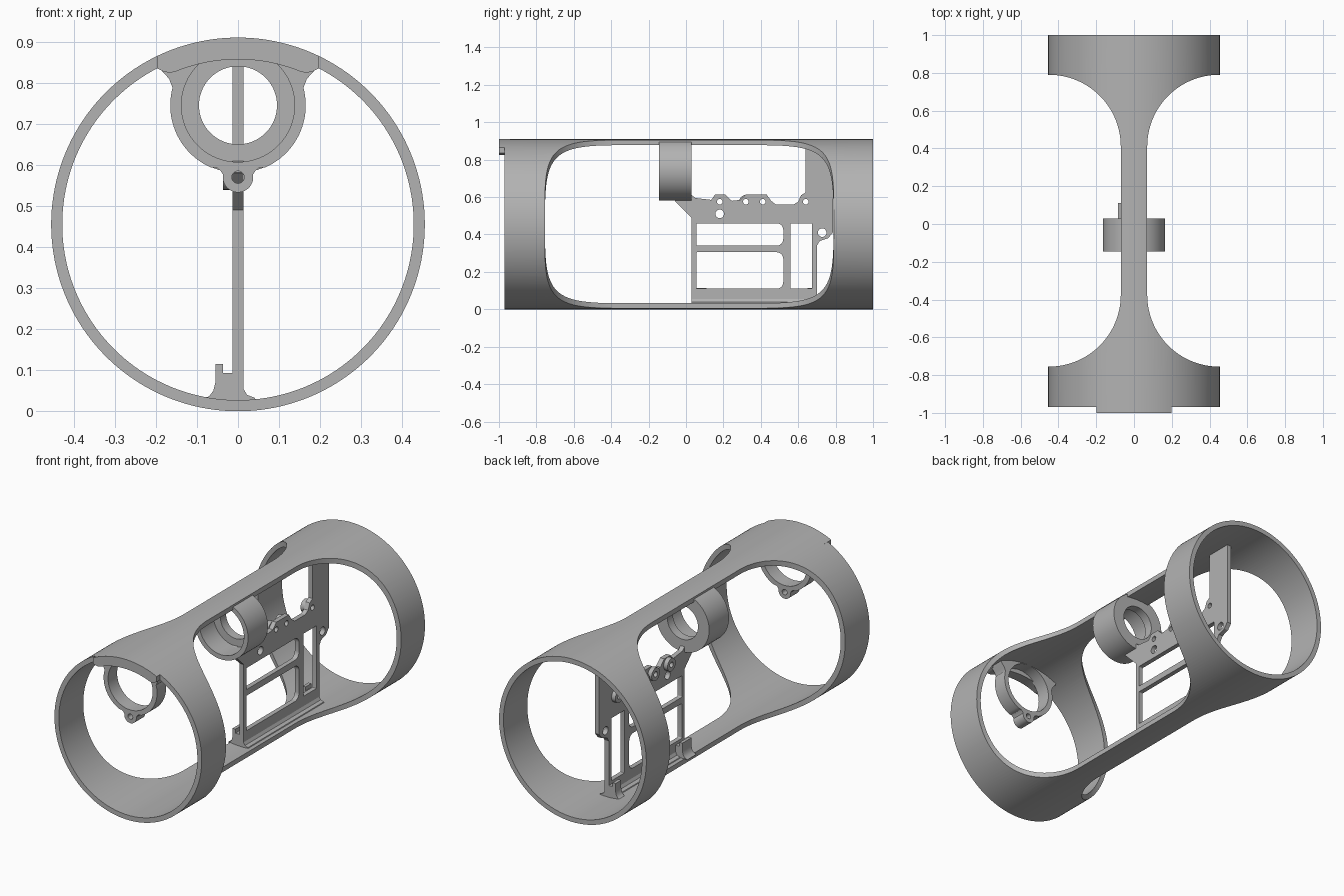
import bpy, bmesh
from math import sin, cos, radians

cube = bpy.data.objects.get("Cube")
if cube:
    bpy.data.objects.remove(cube)

grey = bpy.data.materials.new("plain_grey")
grey.use_nodes = True
grey.diffuse_color = (0.45, 0.45, 0.45, 1)
grey.node_tree.nodes["Principled BSDF"].inputs["Base Color"].default_value = (0.45, 0.45, 0.45, 1)

AXES = {"x": lambda u, v, w: (w, u, v),
        "y": lambda u, v, w: (u, w, v),
        "z": lambda u, v, w: (u, v, w)}


def arc(cx, cy, r, a0, a1, n=16):
    """Points along an arc, angles in degrees."""
    steps = [radians(a0 + (a1 - a0) * i / n) for i in range(n + 1)]
    return [(cx + r * cos(a), cy + r * sin(a)) for a in steps]


def circle(cx, cy, r, n=48):
    return arc(cx, cy, r, 0, 360, n)[:-1]


def rounded(u0, u1, v0, v1, r_left, r_right):
    """Rectangle with its own corner radius on each side."""
    l, r = r_left, r_right
    return (arc(u1 - r, v1 - r, r, 0, 90, 6) + arc(u0 + l, v1 - l, l, 90, 180, 6)
            + arc(u0 + l, v0 + l, l, 180, 270, 6) + arc(u1 - r, v0 + r, r, 270, 360, 6))


def mirrored(half):
    """Close a right-hand outline with its mirror image."""
    return half + [(-u, v) for u, v in reversed(half) if abs(u) > 1e-4]


def prism(name, axis, lo, hi, outline, holes=()):
    """Extrude a flat outline with holes between lo and hi along an axis."""
    curve = bpy.data.curves.new(name, "CURVE")
    curve.dimensions = "2D"
    curve.fill_mode = "BOTH"
    curve.extrude = (hi - lo) / 2
    for loop in [outline, *holes]:
        spline = curve.splines.new("POLY")
        spline.points.add(len(loop) - 1)
        for point, (u, v) in zip(spline.points, loop):
            point.co = (u, v, 0, 1)
        spline.use_cyclic_u = True
    temp = bpy.data.objects.new(name + "_outline", curve)
    bpy.context.collection.objects.link(temp)
    deps = bpy.context.evaluated_depsgraph_get()
    mesh = bpy.data.meshes.new_from_object(temp.evaluated_get(deps))
    bpy.data.objects.remove(temp)
    bpy.data.curves.remove(curve)
    bm = bmesh.new()
    bm.from_mesh(mesh)
    for v in bm.verts:
        v.co = AXES[axis](v.co.x, v.co.y, v.co.z + (lo + hi) / 2)
    bmesh.ops.remove_doubles(bm, verts=bm.verts, dist=1e-5)
    bmesh.ops.recalc_face_normals(bm, faces=bm.faces)
    bm.to_mesh(mesh)
    bm.free()
    mesh.name = name
    mesh.materials.clear()
    mesh.materials.append(grey)
    obj = bpy.data.objects.new(name, mesh)
    bpy.context.collection.objects.link(obj)
    return obj


def cut(target, cutter):
    mod = target.modifiers.new("cut", "BOOLEAN")
    mod.operation = "DIFFERENCE"
    mod.solver = "EXACT"
    mod.object = cutter
    bpy.context.view_layer.objects.active = target
    bpy.ops.object.modifier_apply(modifier=mod.name)
    bpy.data.objects.remove(cutter)


parts = []
R = 0.455          # tube radius, also height of its axis
EYE = 0.745        # height of the ring centres

# Tube with a large window on each side, leaving a strap above and below
tube = prism("tube_shell", "y", -0.97, 1.0, circle(0, R, R, 160), [circle(0, R, 0.428, 160)])
for side in (1, -1):
    window = ([(0.6, -0.755)] + arc(0.45, -0.375, 0.38, 270, 180, 32)
              + arc(0.45, 0.41, 0.38, 180, 90, 32) + [(0.6, 0.79)])
    cut(tube, prism("window_cutter", "z", -0.2, 1.2, [(side * x, y) for x, y in window]))
parts.append(tube)

# Front lip at the top of the tube
lip = (arc(0, R, 0.402, 90, 68) + [(0.165, 0.824), (0.18, 0.827), (0.197, 0.835)]
       + arc(0, R, R, 64.3, 90))
parts.append(prism("front_lip", "y", -1.0, -0.94, mirrored(lip)[1:]))

# Front collar with a screw lug below it
collar = (arc(0, R, 0.44, 90, 64) + [(0.185, 0.828), (0.168, 0.81)]
          + arc(0, EYE, 0.165, 15, -66, 24) + [(0.052, 0.593), (0.042, 0.585)]
          + arc(0, 0.57, 0.037, 10, -90))
parts.append(prism("front_collar", "y", -0.95, -0.87, mirrored(collar)[1:],
                   [circle(0, EYE, 0.138, 64), circle(0, 0.57, 0.015, 24)]))

# Middle holder: a sleeve closed by a thick flange
ring = circle(0, EYE, 0.164, 64)
parts.append(prism("middle_sleeve", "y", -0.145, -0.02, ring, [circle(0, EYE, 0.138, 64)]))
parts.append(prism("middle_flange", "y", -0.02, 0.03, ring, [circle(0, EYE, 0.095, 64)]))

# Upright mounting plate with slots and screw holes
plate = [(0.03, 0.02), (0.70, 0.02), (0.70, 0.34), (0.715, 0.365), (0.76, 0.38), (0.785, 0.41),
         (0.785, 0.89), (0.64, 0.89), (0.64, 0.625), (0.615, 0.61), (0.60, 0.575), (0.575, 0.56),
         (0.48, 0.56), (0.455, 0.58), (0.43, 0.615), (0.32, 0.615), (0.29, 0.585), (0.245, 0.58),
         (0.21, 0.613), (0.155, 0.613), (0.135, 0.585), (0.05, 0.595), (0.02, 0.62),
         (-0.06, 0.60), (-0.06, 0.58), (0.03, 0.49)]
screws = [(0.18, 0.575), (0.32, 0.575), (0.41, 0.575), (0.64, 0.575)]
slots = [rounded(0.055, 0.52, 0.34, 0.46, 0.005, 0.035),
         rounded(0.055, 0.52, 0.11, 0.305, 0.005, 0.035),
         rounded(0.56, 0.675, 0.11, 0.46, 0.004, 0.004)]
drills = [circle(y, z, 0.015, 20) for y, z in screws]
drills += [circle(0.18, 0.51, 0.023, 24), circle(0.728, 0.41, 0.023, 24)]
parts.append(prism("mounting_plate", "x", -0.013, 0.013, plate, slots + drills))

# Screw bosses on the right face of the plate
for i, (y, z) in enumerate(screws):
    parts.append(prism(f"screw_boss_{i + 1}", "x", -0.037, -0.012,
                       circle(y, z, 0.036, 24), [circle(y, z, 0.015, 20)]))

# Flared foot along the bottom of the plate
foot = [(0, 0.02), (0.045, 0.025), (0.04, 0.033), (0.022, 0.04), (0.013, 0.055), (0, 0.055)]
parts.append(prism("plate_foot", "y", 0.03, 0.70, mirrored(foot)))

# Small hooked clips beside the plate
clip = [(-0.005, 0.02), (-0.085, 0.03), (-0.07, 0.037), (-0.06, 0.05), (-0.055, 0.07),
        (-0.055, 0.115), (-0.037, 0.115), (-0.037, 0.093), (-0.005, 0.093)]
for name, lo, hi in (("front_clip", 0.03, 0.11), ("back_clip", 0.65, 0.70)):
    parts.append(prism(name, "y", lo, hi, clip))

# Smooth the round surfaces, keep the edges crisp
bpy.ops.object.select_all(action="DESELECT")
for part in parts:
    part.select_set(True)
bpy.context.view_layer.objects.active = tube
bpy.ops.object.shade_smooth_by_angle(angle=radians(30))
